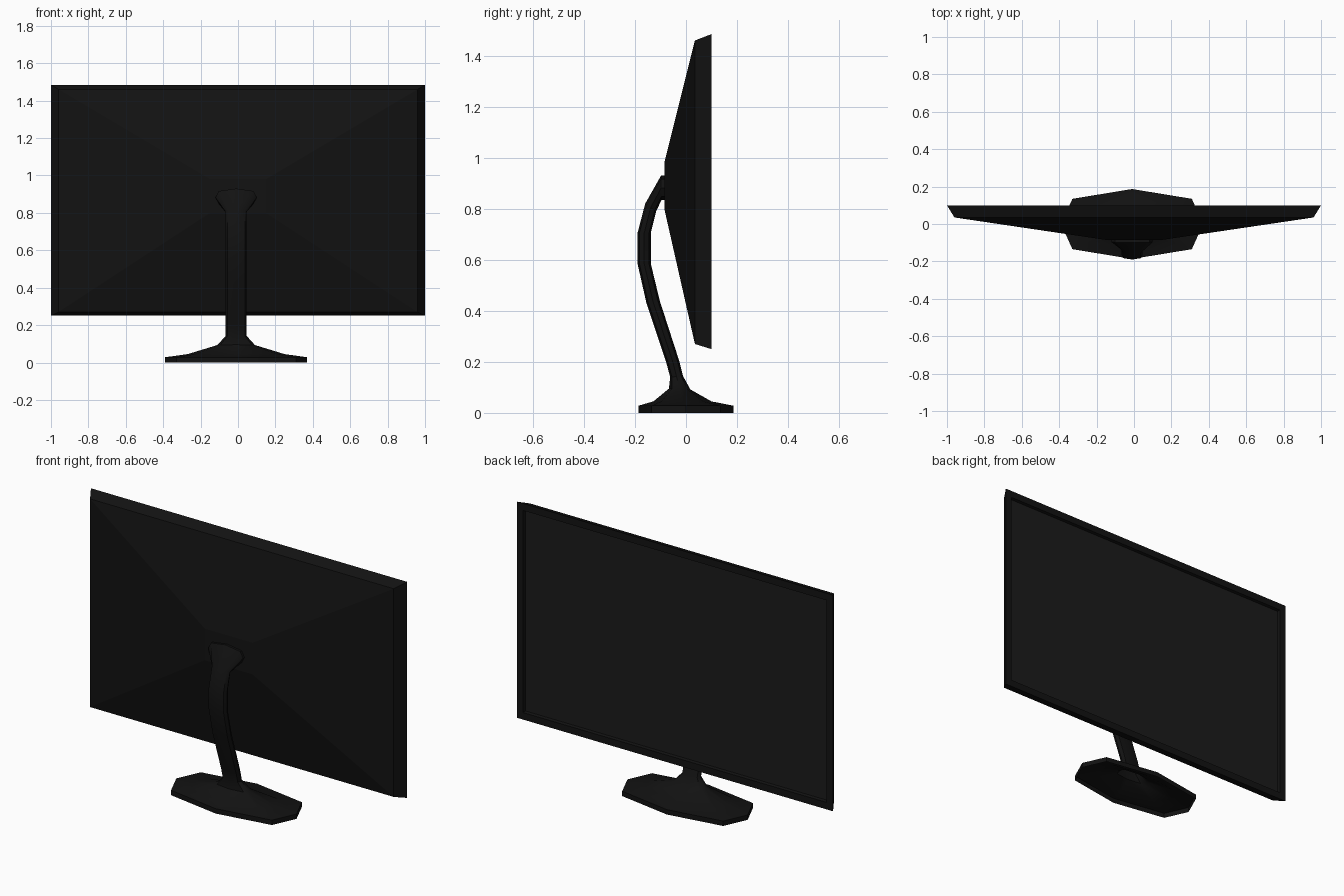
import bpy
import bmesh

if "Cube" in bpy.data.objects:
    bpy.data.objects.remove(bpy.data.objects["Cube"])


def material(name, v):
    m = bpy.data.materials.new(name)
    m.diffuse_color = (v, v, v, 1)
    m.use_nodes = True
    m.node_tree.nodes["Principled BSDF"].inputs["Base Color"].default_value = m.diffuse_color
    return m


def loft(name, rings, mat, cap_start=False, cap_end=False):
    """Bridge a list of equal-length vertex rings into one mesh object."""
    bm = bmesh.new()
    loops = [[bm.verts.new(p) for p in ring] for ring in rings]
    n = len(loops[0])
    for a, b in zip(loops, loops[1:]):
        for i in range(n):
            j = (i + 1) % n
            bm.faces.new((a[i], a[j], b[j], b[i]))
    if cap_start:
        bm.faces.new(loops[0][::-1])
    if cap_end:
        bm.faces.new(loops[-1])
    bmesh.ops.recalc_face_normals(bm, faces=bm.faces)
    mesh = bpy.data.meshes.new(name)
    bm.to_mesh(mesh)
    bm.free()
    mesh.materials.append(mat)
    obj = bpy.data.objects.new(name, mesh)
    bpy.context.collection.objects.link(obj)
    return obj


def rect(hx, y, z0, z1):
    return [(-hx, y, z0), (hx, y, z0), (hx, y, z1), (-hx, y, z1)]


case = material("case_black", 0.006)
glass = material("screen_grey", 0.011)

# Housing: tapered back, flared rim, bezel and recess wall
housing = loft("monitor_housing", [
    rect(0.15, -0.085, 0.80, 0.98),
    rect(0.96, 0.035, 0.27, 1.46),
    rect(1.0, 0.10, 0.25, 1.485),
    rect(0.96, 0.10, 0.29, 1.445),
    rect(0.955, 0.085, 0.295, 1.44),
], case, cap_start=True)

# Display panel at the bottom of the recess, facing +y
panel = loft("display_panel", [
    rect(0.955, 0.083, 0.295, 1.44),
    rect(0.955, 0.085, 0.295, 1.44),
], glass, cap_start=True, cap_end=True)

# Stand: one octagonal section swept from the foot up the curved neck
OCT = [(1, 0), (0.84, 0.72), (0, 1), (-0.84, 0.72),
       (-1, 0), (-0.84, -0.72), (0, -1), (0.84, -0.72)]


def section(hx, back, front):
    """Octagon spanning the (y, z) points back and front, half width hx."""
    cy, cz = (back[0] + front[0]) / 2, (back[1] + front[1]) / 2
    hy, hz = (front[0] - back[0]) / 2, (front[1] - back[1]) / 2
    return [(-0.01 + u * hx, cy + v * hy, cz + v * hz) for u, v in OCT]


stand = loft("stand", [section(*s) for s in [
    (0.38, (-0.187, 0.0), (0.187, 0.0)),
    (0.38, (-0.187, 0.028), (0.187, 0.028)),
    (0.258, (-0.128, 0.045), (0.10, 0.045)),
    (0.10, (-0.067, 0.095), (0.017, 0.092)),
    (0.056, (-0.062, 0.140), (-0.012, 0.145)),
    (0.056, (-0.078, 0.20), (-0.027, 0.205)),
    (0.056, (-0.155, 0.43), (-0.103, 0.44)),
    (0.056, (-0.19, 0.585), (-0.138, 0.585)),
    (0.056, (-0.19, 0.705), (-0.138, 0.705)),
    (0.056, (-0.16, 0.82), (-0.117, 0.79)),
    (0.11, (-0.098, 0.93), (-0.096, 0.835)),
    (0.11, (-0.083, 0.93), (-0.083, 0.835)),
]], case, cap_end=True)

# Soft shading on the stand, keeping the foot edges crisp
bpy.context.view_layer.objects.active = stand
stand.select_set(True)
bpy.ops.object.shade_smooth_by_angle(angle=0.7)
